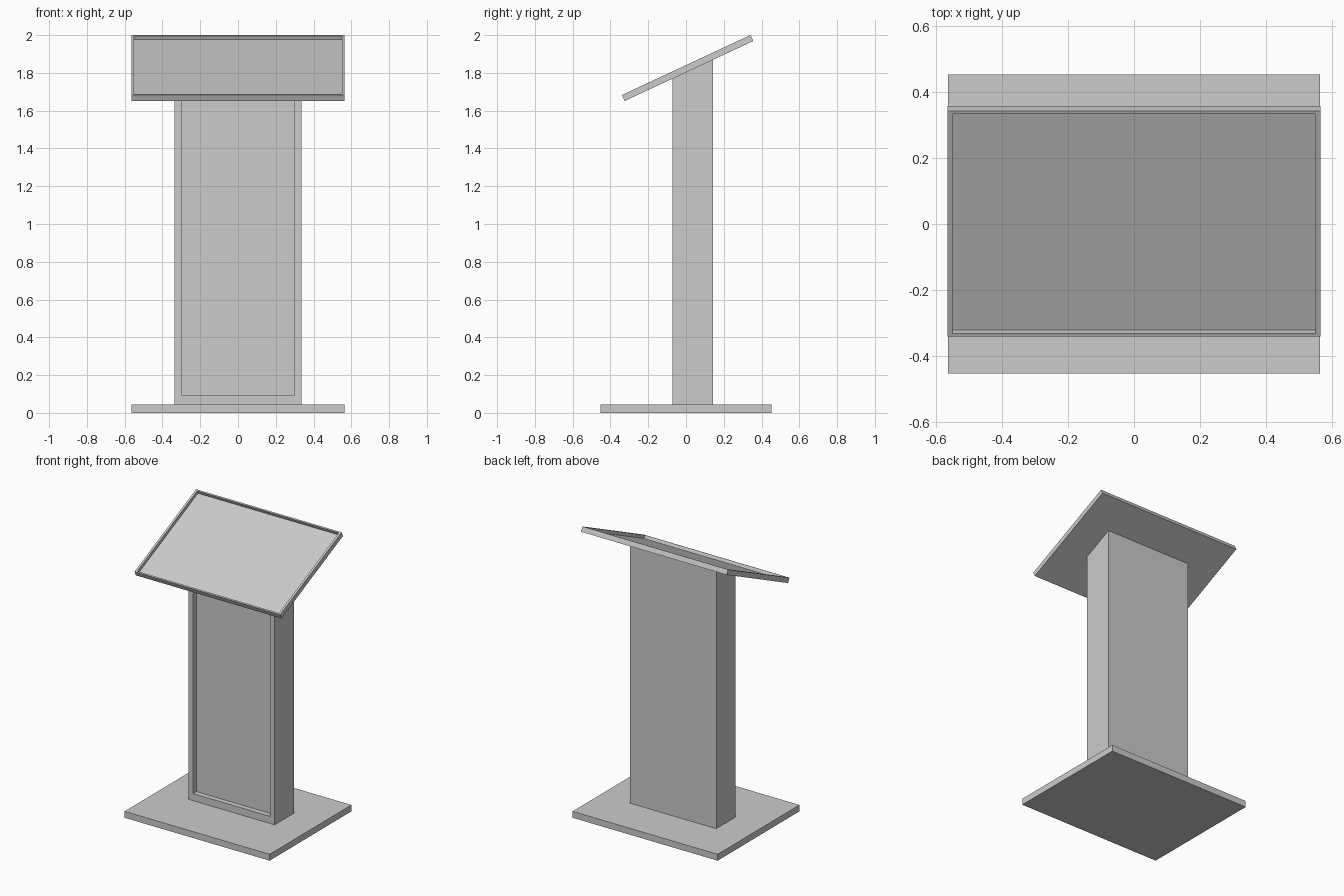
import bpy, bmesh, math
from mathutils import Vector, Matrix

if "Cube" in bpy.data.objects:
    bpy.data.objects.remove(bpy.data.objects["Cube"])

TILT = math.radians(25)


def box(lo, hi):
    """New bmesh holding a box between two corners."""
    bm = bmesh.new()
    bmesh.ops.create_cube(bm, size=1)
    lo, hi = Vector(lo), Vector(hi)
    for v in bm.verts:
        v.co = Vector([lo[i] + (v.co[i] + 0.5) * (hi[i] - lo[i]) for i in range(3)])
    bm.normal_update()
    return bm


def recess(bm, direction, margin, depth):
    """Sink a panel into the face pointing along direction, leaving a rim."""
    direction = Vector(direction)
    face = max(bm.faces, key=lambda f: f.normal.dot(direction))
    centre = face.calc_center_median()
    face = bmesh.ops.extrude_discrete_faces(bm, faces=[face])["faces"][0]
    for v in face.verts:
        for i in range(3):
            if margin[i]:
                v.co[i] -= math.copysign(margin[i], v.co[i] - centre[i])
    face = bmesh.ops.extrude_discrete_faces(bm, faces=[face])["faces"][0]
    for v in face.verts:
        v.co -= direction * depth


def finish(bm, name):
    bmesh.ops.recalc_face_normals(bm, faces=bm.faces)
    mesh = bpy.data.meshes.new(name)
    bm.to_mesh(mesh)
    bm.free()
    obj = bpy.data.objects.new(name, mesh)
    bpy.context.collection.objects.link(obj)
    return obj


# Floor plate
finish(box((-0.563, -0.453, 0), (0.563, 0.453, 0.045)), "base_plate")

# Column: top sheared to meet the underside of the desk, sunken front panel
bm = box((-0.335, -0.072, 0.045), (0.335, 0.143, 1.0))
for v in bm.verts:
    if v.co.z > 0.5:
        v.co.z = 1.651 + (v.co.y + 0.325) * math.tan(TILT)
bm.normal_update()
recess(bm, (0, -1, 0), (0.036, 0, 0.05), 0.037)
finish(bm, "column")

# Slanted reading desk with a thin raised rim
bm = box((-0.565, 0, 0), (0.565, 0.752, 0.035))
recess(bm, (0, 0, 1), (0.015, 0.01, 0), 0.023)
bm.transform(Matrix.Translation((0, -0.325, 1.651)) @ Matrix.Rotation(TILT, 4, 'X'))
finish(bm, "reading_desk")
